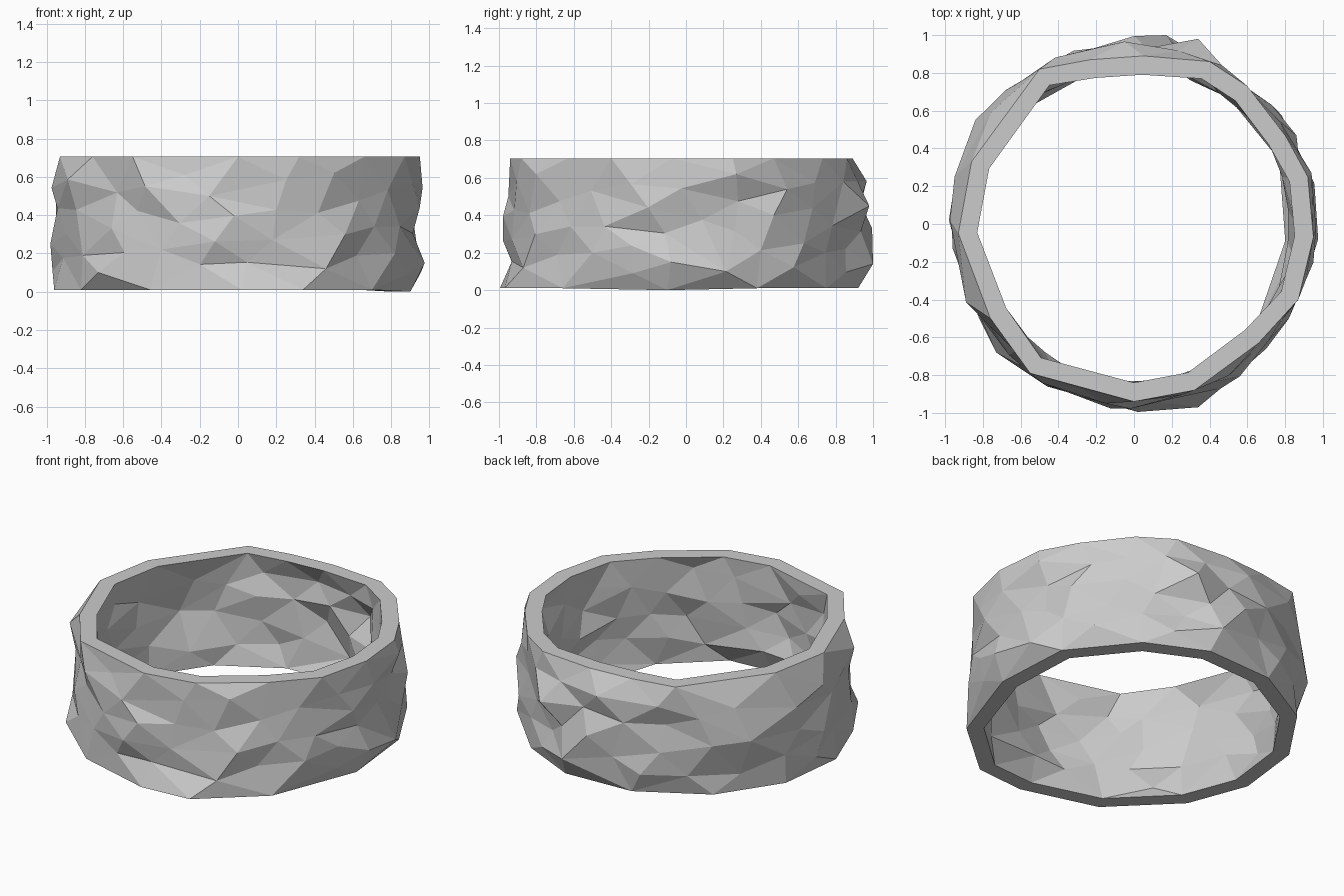
import bpy, bmesh, math, random
from mathutils import Vector
from mathutils.geometry import delaunay_2d_cdt

if "Cube" in bpy.data.objects:
    bpy.data.objects.remove(bpy.data.objects["Cube"])

random.seed(11)
THICK = 0.1
TAU = 2 * math.pi
Z_STRETCH = 1.7      # makes facets long around the band

# Rim polygons (x, y), read from the top and bottom views
top_rim = [(.95, -.07), (.92, .25), (.80, .47), (.60, .73), (.40, .86), (.05, .89),
           (-.23, .87), (-.50, .82), (-.86, .33), (-.93, -.05), (-.76, -.50),
           (-.55, -.79), (0, -.94), (.32, -.88), (.66, -.63), (.87, -.40)]
bottom_rim = [(.90, -.1), (.86, .38), (.56, .75), (.2, .92), (-.25, .90), (-.66, .67),
              (-.91, .3), (-.96, -.13), (-.82, -.5), (-.46, -.86), (.02, -.995),
              (.34, -.97), (.70, -.66)]
# Prominent crests on the wall
crests = [(.975, -.08, .15), (.94, .27, .62), (.34, .98, .45), (.17, 1.0, .14),
          (0, .995, .33), (-.98, .02, .25), (-.95, .25, .48), (-.84, .55, .35),
          (-.73, -.68, .10), (.86, .47, .40), (.73, .63, .25), (.82, -.50, .20),
          (.46, -.87, .12), (.18, -.93, .27), (-.15, -.95, .5), (-.4, -.87, .22)]

pts = []             # (angle, radius, z)


def add(x, y, z):
    pts.append((math.atan2(y, x) % TAU, math.hypot(x, y), z))


for x, y in top_rim:
    add(x, y, .705)
for i, (x, y) in enumerate(bottom_rim):
    add(x, y, 0 if i == 0 else .01)
for c in crests:
    add(*c)

# Random filler points, kept apart from one another
for _ in range(1500):
    a, z = random.uniform(0, TAU), random.uniform(.09, .63)
    ok = all(math.hypot((a - b + math.pi) % TAU - math.pi, (z - w) * Z_STRETCH) > .215
             for b, r, w in pts)
    if ok:
        pts.append((a, random.uniform(.915, .985), z))

# Triangulate the unrolled wall over three turns and keep one turn
n = len(pts)
shear = .25
flat = [Vector((a + k * TAU + shear * z, z * Z_STRETCH)) for k in (-1, 0, 1) for a, r, z in pts]
out_v, _, out_f, orig, _, _ = delaunay_2d_cdt(flat, [], [], 0, 1e-6)
src = [o[0] for o in orig]
rims = (set(range(len(top_rim))),
        set(range(len(top_rim), len(top_rim) + len(bottom_rim))))

bm = bmesh.new()
outer = [bm.verts.new((r * math.cos(a), r * math.sin(a), z)) for a, r, z in pts]
inner = [bm.verts.new(((r - THICK) * math.cos(a), (r - THICK) * math.sin(a), z))
         for a, r, z in pts]
for f in out_f:
    cx = sum(out_v[i].x for i in f) / len(f)
    ids = [src[i] % n for i in f]
    if not 0 <= cx < TAU or len(set(ids)) < 3:
        continue
    if any(set(ids) <= rim for rim in rims):
        continue
    for ring, order in ((outer, ids), (inner, ids[::-1])):
        vs = [ring[i] for i in order]
        if not bm.faces.get(vs):
            bm.faces.new(vs)

# Flat rim faces joining outer and inner walls
for rim in rims:
    loop = sorted(rim, key=lambda i: pts[i][0])
    for i, j in zip(loop, loop[1:] + loop[:1]):
        bm.faces.new((outer[i], outer[j], inner[j], inner[i]))
bmesh.ops.recalc_face_normals(bm, faces=bm.faces[:])

mesh = bpy.data.meshes.new("faceted_ring")
bm.to_mesh(mesh)
bm.free()
ring_obj = bpy.data.objects.new("faceted_ring", mesh)
bpy.context.collection.objects.link(ring_obj)
